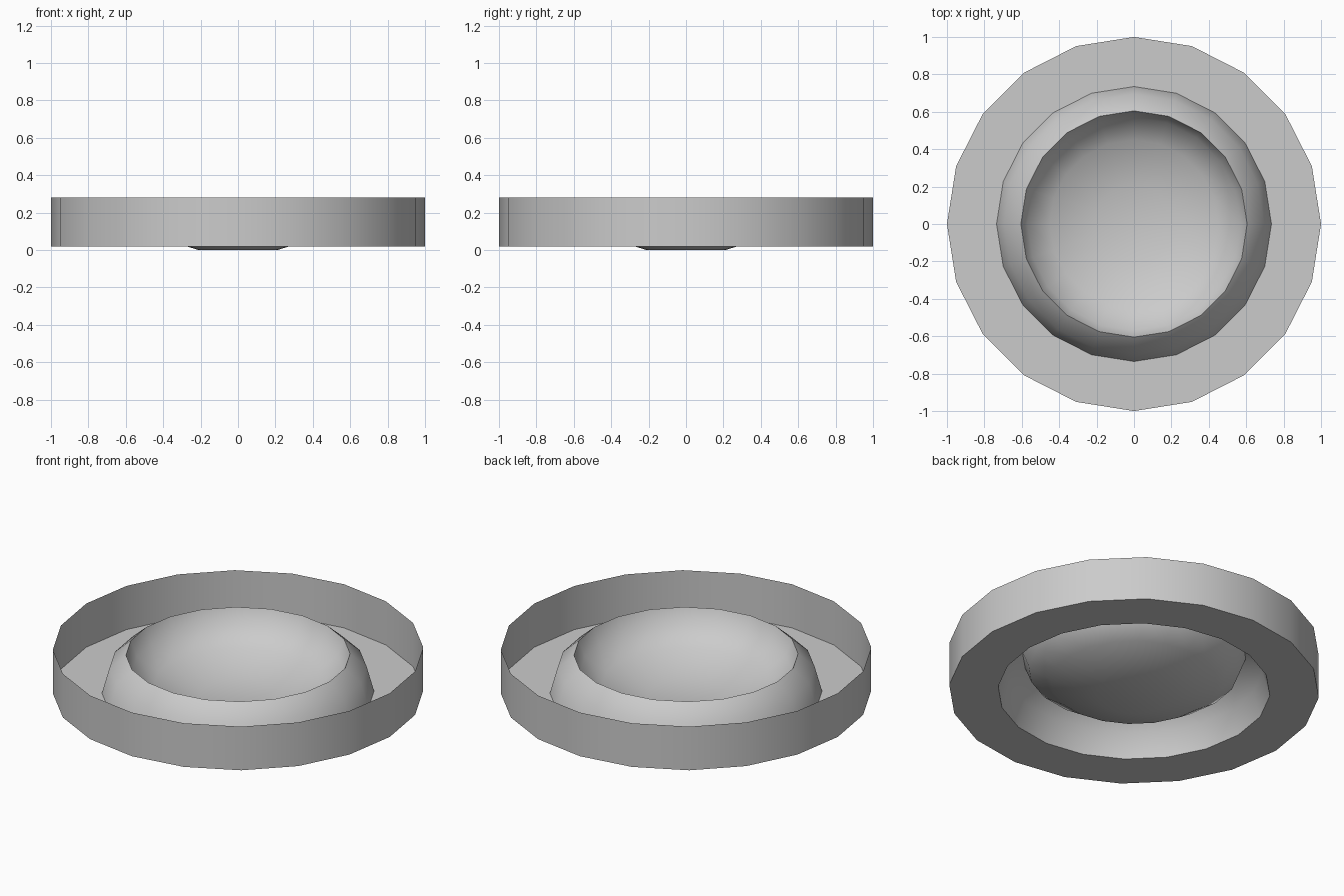
import bpy, bmesh, math

if "Cube" in bpy.data.objects:
    bpy.data.objects.remove(bpy.data.objects["Cube"])

SIDES = 20


def lathe(name, profile):
    """Revolve an (r, z) profile, listed from outside to inside, about z."""
    bm = bmesh.new()
    rings = []
    for r, z in profile:
        if r == 0:
            rings.append([bm.verts.new((0, 0, z))] * SIDES)
        else:
            rings.append([bm.verts.new((r * math.cos(2 * math.pi * i / SIDES),
                                        r * math.sin(2 * math.pi * i / SIDES), z))
                          for i in range(SIDES)])
    for outer, inner in zip(rings, rings[1:]):
        for i in range(SIDES):
            j = (i + 1) % SIDES
            corners = [outer[i], outer[j], inner[j], inner[i]]
            bm.faces.new(list(dict.fromkeys(corners)))
    mesh = bpy.data.meshes.new(name)
    bm.to_mesh(mesh)
    bm.free()
    obj = bpy.data.objects.new(name, mesh)
    bpy.context.collection.objects.link(obj)
    bpy.ops.object.select_all(action='DESELECT')
    obj.select_set(True)
    bpy.context.view_layer.objects.active = obj
    bpy.ops.object.shade_smooth_by_angle(angle=math.radians(50))
    return obj


# Thin upright outer wall
lathe("outer_wall", [(1.0, 0.02), (1.0, 0.28)])

# Flat floor of the trough
lathe("trough_floor", [(1.0, 0.02), (0.735, 0.02)])

# Rounded collar rising around the centre
lathe("raised_collar", [(0.735, 0.02), (0.695, 0.165), (0.605, 0.245)])

# Sunken bowl in the middle
lathe("centre_bowl", [(0.605, 0.245), (0.57, 0.155), (0.45, 0.075),
                      (0.21, 0.0), (0.0, 0.0)])
